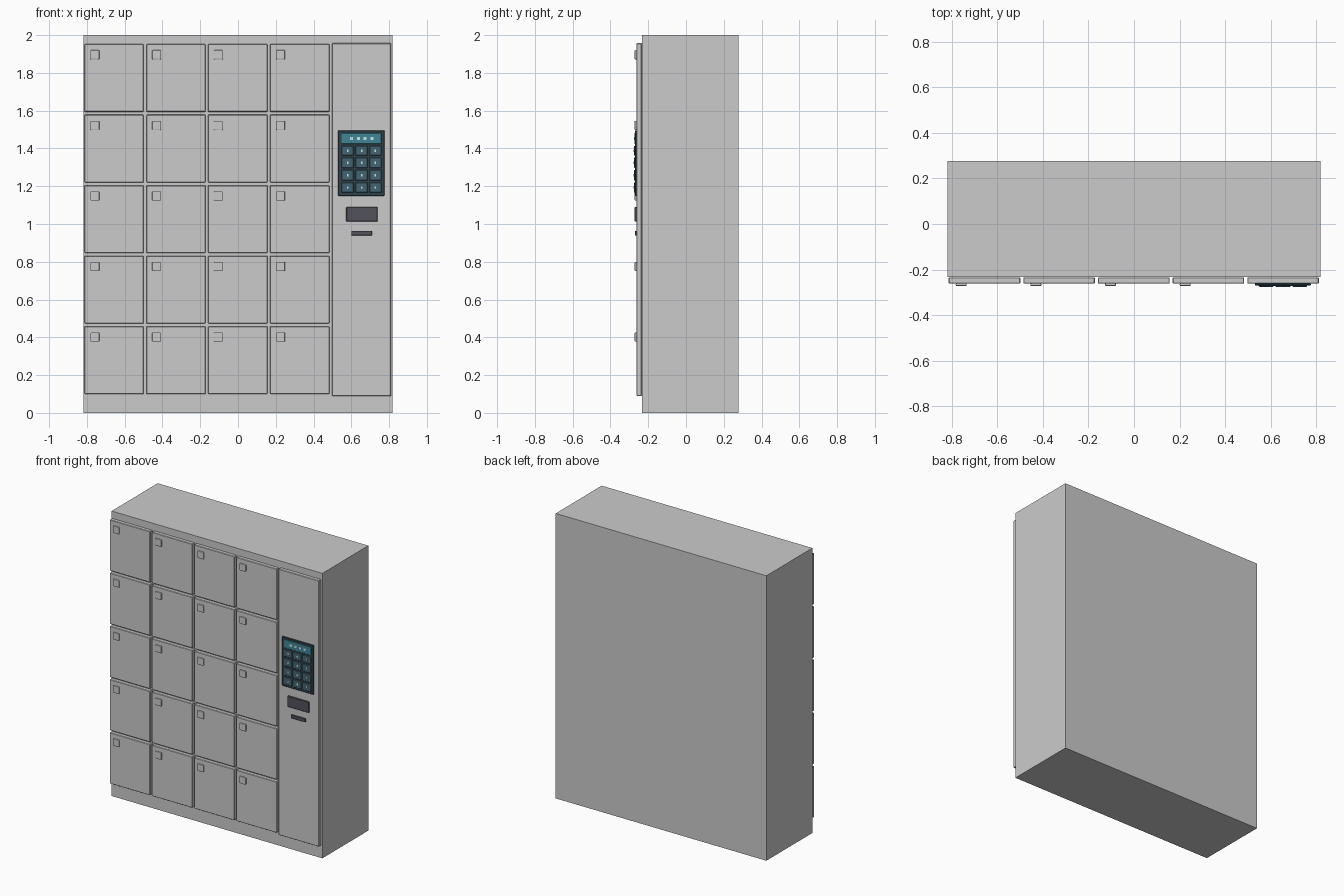
import bpy, bmesh
from mathutils import Vector

if "Cube" in bpy.data.objects:
    bpy.data.objects.remove(bpy.data.objects["Cube"])


def material(name, color):
    m = bpy.data.materials.new(name)
    m.diffuse_color = (*color, 1)
    m.use_nodes = True
    m.node_tree.nodes["Principled BSDF"].inputs["Base Color"].default_value = m.diffuse_color
    return m


CASE = material("keypad_dark", (0.03, 0.055, 0.07))
KEY = material("key_blue_grey", (0.06, 0.13, 0.17))
SCREEN = material("screen_teal", (0.05, 0.24, 0.30))
LIGHT = material("pale_mark", (0.6, 0.8, 0.85))
DARK = material("reader_dark", (0.085, 0.085, 0.105))


def box(name, x, y, z, bevel=0, segments=1, mat=None):
    """Box from (min, max) ranges, optionally bevelled."""
    lo, hi = Vector((x[0], y[0], z[0])), Vector((x[1], y[1], z[1]))
    bm = bmesh.new()
    bmesh.ops.create_cube(bm, size=1)
    bmesh.ops.scale(bm, vec=hi - lo, verts=bm.verts)
    if bevel:
        bmesh.ops.bevel(bm, geom=bm.edges[:], offset=bevel, segments=segments,
                        profile=0.5, affect='EDGES')
    mesh = bpy.data.meshes.new(name)
    bm.to_mesh(mesh)
    bm.free()
    ob = bpy.data.objects.new(name, mesh)
    ob.location = (lo + hi) / 2
    bpy.context.collection.objects.link(ob)
    if mat:
        mesh.materials.append(mat)
    return ob


FRONT = -0.262  # front plane of doors and control panel

# Cabinet body
box("cabinet_body", (-0.818, 0.818), (-0.233, 0.277), (0, 2))

# Locker doors with square locks, 4 columns x 5 rows
for col in range(4):
    for row in range(5):
        x = -0.813 + col * 0.3275
        z = 1.952 - row * 0.3735
        tag = f"{col + 1}_{row + 1}"
        box("door_" + tag, (x, x + 0.314), (FRONT, -0.234), (z - 0.358, z), 0.003)
        box("lock_" + tag, (x + 0.031, x + 0.079), (-0.272, -0.26),
            (z - 0.081, z - 0.032), 0.004, 2)

# Control column panel
box("control_panel", (0.497, 0.811), (FRONT, -0.234), (0.09, 1.957), 0.003)

# Keypad housing and display
box("keypad_housing", (0.53, 0.776), (-0.270, -0.26), (1.149, 1.496), 0.003, mat=CASE)
box("display", (0.547, 0.759), (-0.273, -0.269), (1.424, 1.481), 0.001, mat=SCREEN)
for i in range(4):
    x = 0.602 + i * 0.0355
    box(f"display_dot_{i + 1}", (x - 0.008, x + 0.008), (-0.2745, -0.272),
        (1.444, 1.460), mat=LIGHT)

# Keys, each with a plain square pip
rows = [(1.363, 1.414), (1.297, 1.352), (1.230, 1.287), (1.166, 1.221)]
for r, (z0, z1) in enumerate(rows):
    for c in range(3):
        x = 0.548 + c * 0.0735
        tag = f"{r + 1}_{c + 1}"
        box("key_" + tag, (x, x + 0.065), (-0.276, -0.269), (z0, z1), 0.003, mat=KEY)
        cx, cz = x + 0.0325, (z0 + z1) / 2
        box("key_pip_" + tag, (cx - 0.004, cx + 0.004), (-0.277, -0.275),
            (cz - 0.006, cz + 0.006), mat=LIGHT)

# Card reader and receipt slot
box("card_reader", (0.573, 0.739), (-0.272, -0.26), (1.013, 1.09), 0.003, mat=DARK)
box("slot", (0.60, 0.71), (-0.270, -0.26), (0.939, 0.964), 0.002, mat=DARK)
